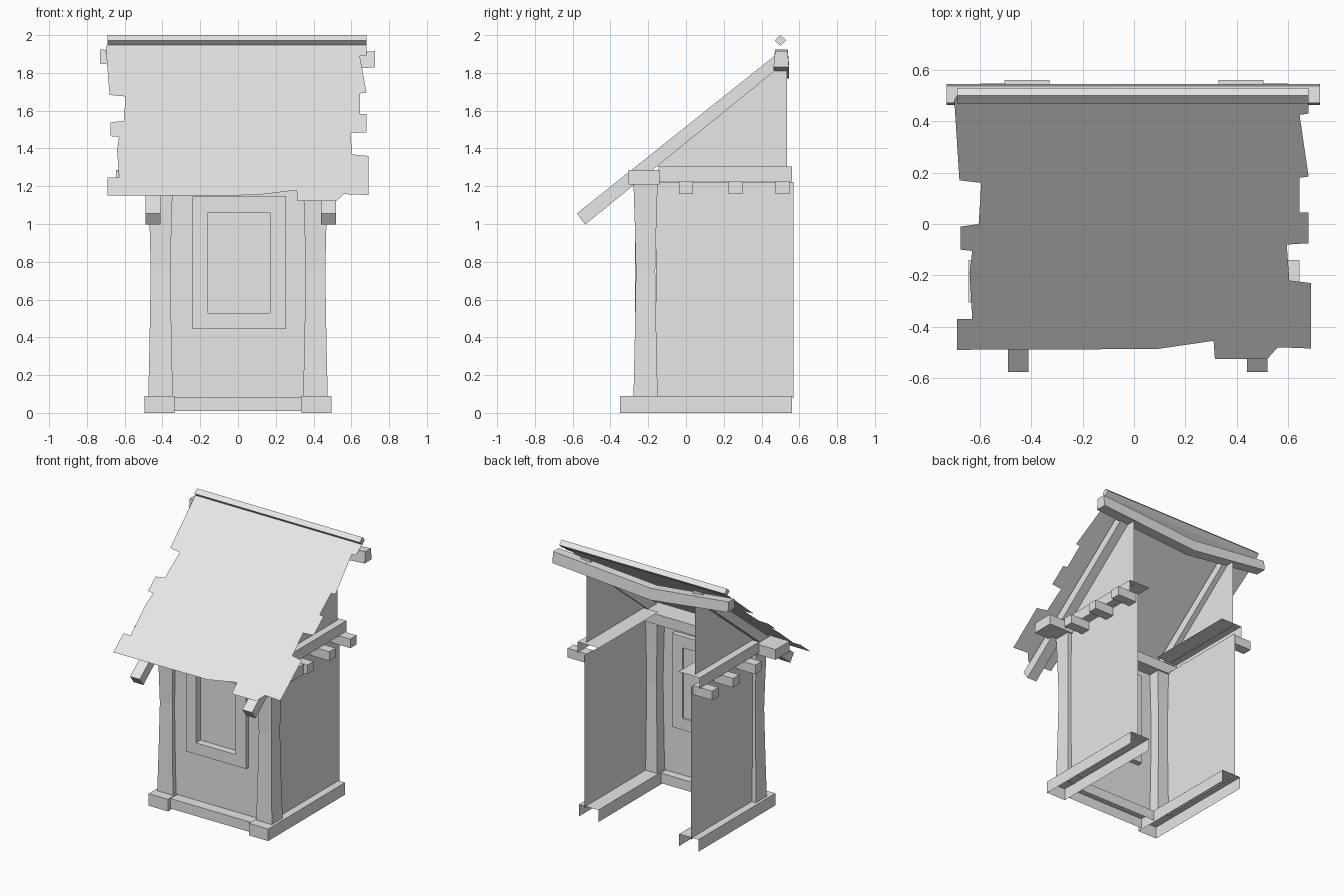
import bpy
import bmesh
from mathutils import Vector

if "Cube" in bpy.data.objects:
    bpy.data.objects.remove(bpy.data.objects["Cube"])

GREY = (0.8, 0.8, 0.8, 1.0)
plain = bpy.data.materials.new("plain grey")
plain.use_nodes = True
plain.diffuse_color = GREY
plain.node_tree.nodes["Principled BSDF"].inputs["Base Color"].default_value = GREY

AXES = {"x": Vector((1, 0, 0)), "y": Vector((0, 1, 0)), "z": Vector((0, 0, 1))}


def finish(name, bm):
    mesh = bpy.data.meshes.new(name)
    bm.to_mesh(mesh)
    bm.free()
    mesh.materials.append(plain)
    obj = bpy.data.objects.new(name, mesh)
    bpy.context.collection.objects.link(obj)
    return obj


def box(name, xs, ys, zs, missing=()):
    """Box between limits; 'missing' lists open sides such as '-z'."""
    bm = bmesh.new()
    bmesh.ops.create_cube(bm, size=1)
    limits = [sorted(xs), sorted(ys), sorted(zs)]
    for v in bm.verts:
        v.co = Vector([lim[int(c > 0)] for c, lim in zip(v.co, limits)])
    bm.normal_update()
    for side in missing:
        way = AXES[side[1]] * (-1 if side[0] == "-" else 1)
        gone = [f for f in bm.faces if f.normal.dot(way) > 0.9]
        bmesh.ops.delete(bm, geom=gone, context="FACES")
    return finish(name, bm)


def loft(name, rings):
    """Closed solid through matching rings of points."""
    bm = bmesh.new()
    loops = [[bm.verts.new(p) for p in ring] for ring in rings]
    n = len(loops[0])
    for a, b in zip(loops, loops[1:]):
        for i in range(n):
            j = (i + 1) % n
            bm.faces.new((a[i], a[j], b[j], b[i]))
    bm.faces.new(loops[0])
    bm.faces.new(loops[-1])
    bmesh.ops.recalc_face_normals(bm, faces=bm.faces)
    return finish(name, bm)


def prism(name, profile, x0, x1):
    """Extrude a (y, z) profile along x."""
    return loft(name, [[(x, y, z) for y, z in profile] for x in (x0, x1)])


def sheet(name, points, facing):
    bm = bmesh.new()
    face = bm.faces.new([bm.verts.new(p) for p in points])
    face.normal_update()
    if face.normal.dot(Vector(facing)) < 0:
        face.normal_flip()
    return finish(name, bm)


def frame_sheet(name, y, outer, inner):
    """Flat wall facing the front with a rectangular opening."""
    bm = bmesh.new()
    xs = (outer[0], inner[0], inner[1], outer[1])
    zs = (outer[2], inner[2], inner[3], outer[3])
    grid = [[bm.verts.new((x, y, z)) for x in xs] for z in zs]
    for r in range(3):
        for c in range(3):
            if (r, c) != (1, 1):
                bm.faces.new((grid[r][c], grid[r][c + 1],
                              grid[r + 1][c + 1], grid[r + 1][c]))
    return finish(name, bm)


# Sides: base beam, wall, upper plate, gable panel, joist ends, corner post
for side, s in (("left", 1), ("right", -1)):
    box(side + "_base_beam", (s * 0.335, s * 0.495), (-0.35, 0.56), (0, 0.09),
        ("-z", "+y"))
    sheet(side + "_wall", [(s * 0.44, y, z) for y, z in
          ((-0.16, 0.08), (0.57, 0.08), (0.57, 1.222), (-0.16, 1.222))], (s, 0, 0))
    inner = "-x" if s > 0 else "+x"
    box(side + "_upper_plate", (s * 0.33, s * 0.505), (-0.145, 0.56), (1.225, 1.305),
        ("-z", "+y", "-y", inner))
    sheet(side + "_gable_panel", [(s * 0.45, y, z) for y, z in
          ((-0.145, 1.3), (0.535, 1.3), (0.535, 1.9), (-0.145, 1.35))], (s, 0, 0))
    for i, y in enumerate((0.0, 0.262, 0.51)):
        box(f"{side}_joist_end_{i + 1}", (s * 0.44, s * 0.6),
            (y - 0.037, y + 0.037), (1.158, 1.226))
    rings = []
    for z, pinch in ((0.085, 0), (0.4, 0.007), (0.75, 0.013), (1.0, 0.007), (1.215, 0)):
        xa, xb = s * (0.345 + pinch), s * (0.475 - pinch)
        ya, yb = -0.278 + pinch, -0.15 - pinch
        rings.append([(xa, ya, z), (xb, ya, z), (xb, yb, z), (xa, yb, z)])
    loft(side + "_corner_post", rings)

# Front: sill beam, wall with opening, cross beam
box("front_base_beam", (-0.335, 0.335), (-0.32, -0.18), (0.01, 0.085),
    ("-z", "-x", "+x"))
OUTER = (-0.24, 0.255, 0.445, 1.145)
INNER = (-0.16, 0.17, 0.53, 1.06)
frame_sheet("front_wall", -0.24, (-0.4, 0.4, 0.08, 1.22), INNER)
box("front_cross_beam", (-0.645, 0.645), (-0.305, -0.14), (1.21, 1.287))

# Window frame bars and recessed pane
depth = (-0.27, -0.2)
for tag, z0, z1 in (("bottom", OUTER[2], INNER[2]), ("top", INNER[3], OUTER[3])):
    box("window_frame_" + tag, OUTER[:2], depth, (z0, z1))
for tag, x0, x1 in (("right", OUTER[0], INNER[0]), ("left", INNER[1], OUTER[1])):
    box("window_frame_" + tag, (x0, x1), depth, (INNER[2], INNER[3]))
sheet("window_pane", [(x, -0.215, z) for x, z in
      ((INNER[0], INNER[2]), (INNER[1], INNER[2]),
       (INNER[1], INNER[3]), (INNER[0], INNER[3]))], (0, -1, 0))

# Sloping rafters
RAFTER = ((-0.577, 1.056), (-0.534, 0.997), (0.5, 1.835), (0.5, 1.915))
prism("right_rafter", RAFTER, -0.49, -0.41)
prism("left_rafter", RAFTER, 0.44, 0.52)

# Ragged roof sheet
edge = [
    (-0.7, 0.48), (-0.68, 0.17), (-0.595, 0.16), (-0.605, 0), (-0.675, -0.01),
    (-0.675, -0.1), (-0.63, -0.105), (-0.64, -0.19), (-0.63, -0.37), (-0.69, -0.37),
    (-0.69, -0.49), (0.09, -0.487), (0.31, -0.455), (0.315, -0.525), (0.52, -0.525),
    (0.56, -0.48), (0.69, -0.485), (0.69, -0.23), (0.605, -0.22), (0.595, -0.08),
    (0.68, -0.075), (0.68, 0.045), (0.645, 0.045), (0.645, 0.18), (0.68, 0.185),
    (0.645, 0.425), (0.68, 0.43), (0.68, 0.5), (-0.69, 0.5)]
sheet("roof_sheet", [(x, y, 1.15 + 0.808 * (y + 0.49)) for x, y in edge], (0, -1, 1))

# Ridge bar set on its corner, and the sagging ridge beam below it
prism("ridge_bar", ((0.5, 1.943), (0.53, 1.972), (0.5, 2.0), (0.47, 1.972)), -0.69, 0.68)
rings = []
for x, low, high in ((-0.73, 1.85, 1.925), (-0.09, 1.77, 1.855), (0.725, 1.83, 1.915)):
    rings.append([(x, 0.463, low), (x, 0.545, low), (x, 0.538, high), (x, 0.472, high)])
loft("ridge_beam", rings)
